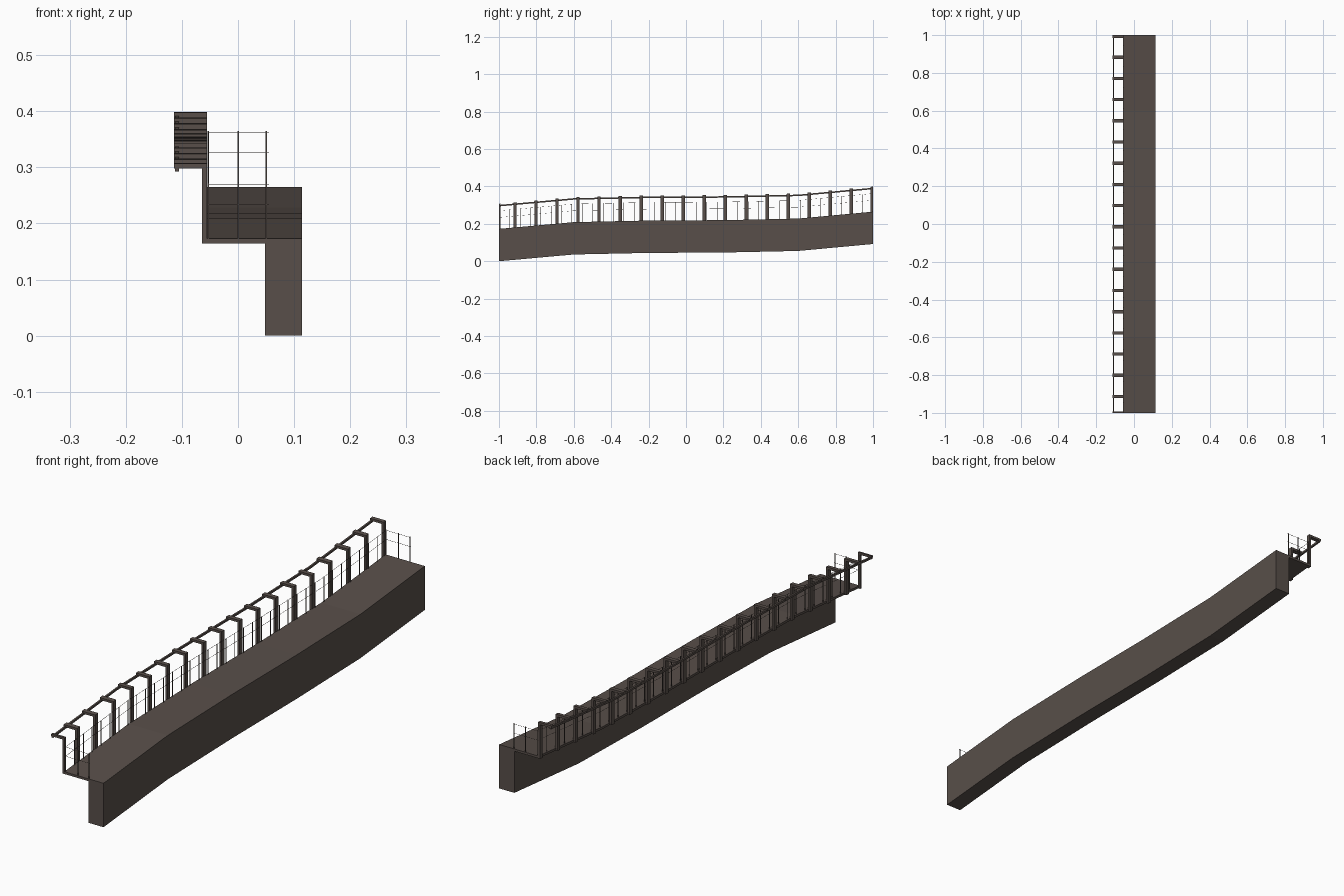
import bpy, bmesh, math

if "Cube" in bpy.data.objects:
    bpy.data.objects.remove(bpy.data.objects["Cube"])

# Walkway height (top of deck) along y
PATH = [(-1.0, 0.173), (-0.6, 0.209), (-0.2, 0.2175), (0.2, 0.2195), (0.6, 0.228), (1.0, 0.265)]


def height(y):
    for (y0, z0), (y1, z1) in zip(PATH, PATH[1:]):
        if y <= y1:
            return z0 + (z1 - z0) * (y - y0) / (y1 - y0)
    return PATH[-1][1]


BROWN = bpy.data.materials.new("brown grey")
BROWN.diffuse_color = (0.098, 0.078, 0.068, 1)
BROWN.use_nodes = True
BROWN.node_tree.nodes["Principled BSDF"].inputs["Base Color"].default_value = BROWN.diffuse_color


def finish(bm, name):
    bmesh.ops.recalc_face_normals(bm, faces=bm.faces)
    me = bpy.data.meshes.new(name)
    bm.to_mesh(me)
    bm.free()
    me.materials.append(BROWN)
    ob = bpy.data.objects.new(name, me)
    bpy.context.collection.objects.link(ob)


def sweep(bm, profile, ys):
    """Extrude an (x, height above deck) profile along the walkway."""
    rings = [[bm.verts.new((x, y, height(y) + h)) for x, h in profile] for y in ys]
    n = len(profile)
    for a, b in zip(rings, rings[1:]):
        for i in range(n):
            j = (i + 1) % n
            bm.faces.new((a[i], a[j], b[j], b[i]))
    bm.faces.new(rings[0])
    bm.faces.new(rings[-1])


def rect(x0, x1, h0, h1):
    return [(x0, h0), (x1, h0), (x1, h1), (x0, h1)]


YS = [p[0] for p in PATH]

# Wall with cantilevered deck
bm = bmesh.new()
sweep(bm, [(0.048, -0.173), (0.114, -0.173), (0.114, 0), (-0.057, 0),
           (-0.057, -0.009), (0.048, -0.009)], YS)
finish(bm, "wall_and_deck")

# Hooked posts along the outer edge
spans = [(-1.0, -0.992), (0.986, 1.0)]
spans += [(-0.922 + 0.1123 * i, -0.905 + 0.1123 * i) for i in range(17)]
bm = bmesh.new()
for span in spans:
    sweep(bm, [(-0.064, -0.009), (-0.055, -0.009), (-0.055, 0.134), (-0.114, 0.134),
               (-0.114, 0.125), (-0.064, 0.125)], span)
finish(bm, "hooked_posts")

# Outer handrail under the hooks
bm = bmesh.new()
sweep(bm, rect(-0.112, -0.105, 0.120, 0.128), YS)
finish(bm, "outer_handrail")

# Thin fence along the outer edge: rails and uprights
bm = bmesh.new()
for h in (0.061, 0.097):
    sweep(bm, rect(-0.0535, -0.0527, h - 0.0004, h + 0.0004), YS)
N = 36
for i in range(N + 1):
    y = -0.998 + 1.996 * i / N
    sweep(bm, rect(-0.0543, -0.0518, 0, 0.098), (y - 0.0012, y + 0.0012))
finish(bm, "side_fence")

# Thin fences closing both ends
bm = bmesh.new()
for y in (-0.998, 0.998):
    for h in (0.061, 0.097):
        sweep(bm, rect(-0.053, 0.055, h - 0.0004, h + 0.0004), (y - 0.0004, y + 0.0004))
    for x in (-0.053, 0.0005, 0.050):
        sweep(bm, rect(x - 0.0013, x + 0.0013, 0, 0.1), (y - 0.0012, y + 0.0012))
finish(bm, "end_fences")
